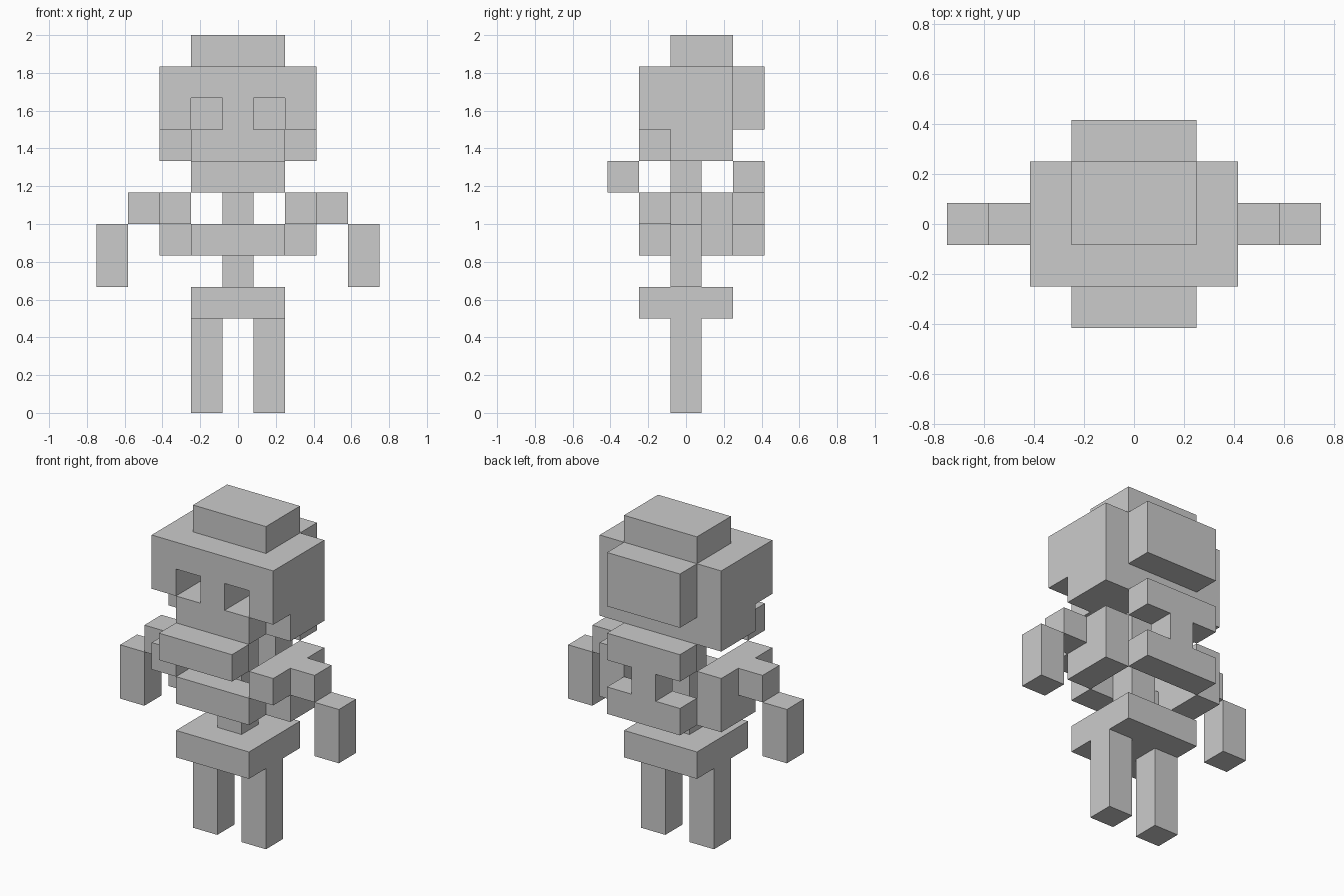
import bpy
import bmesh
from mathutils import Vector

U = 1 / 6  # one block; all sizes below are in blocks

cube = bpy.data.objects.get("Cube")
if cube:
    bpy.data.objects.remove(cube, do_unlink=True)

grey = bpy.data.materials.new("plain_grey")
grey.use_nodes = True
GREY = (0.6, 0.6, 0.6, 1)
grey.diffuse_color = GREY
grey.node_tree.nodes["Principled BSDF"].inputs["Base Color"].default_value = GREY


def prism(name, outline, axis, lo, hi):
    """Extrude a flat outline along axis 0, 1 or 2 from lo to hi."""
    def place(a, b):
        p = [a, b]
        p.insert(axis, lo)
        return Vector(p) * U
    bm = bmesh.new()
    face = bm.faces.new([bm.verts.new(place(a, b)) for a, b in outline])
    out = bmesh.ops.extrude_face_region(bm, geom=[face])
    shift = Vector((0, 0, 0))
    shift[axis] = (hi - lo) * U
    bmesh.ops.translate(bm, vec=shift,
                        verts=[g for g in out["geom"] if isinstance(g, bmesh.types.BMVert)])
    bmesh.ops.recalc_face_normals(bm, faces=bm.faces)
    mesh = bpy.data.meshes.new(name)
    bm.to_mesh(mesh)
    bm.free()
    mesh.materials.append(grey)
    obj = bpy.data.objects.new(name, mesh)
    bpy.context.collection.objects.link(obj)
    return obj


def box(name, x, y, z):
    return prism(name, [(x[0], y[0]), (x[1], y[0]), (x[1], y[1]), (x[0], y[1])], 2, *z)


def symmetric(half):
    """Complete an outline that is mirrored across x = 0."""
    return half + [(-x, y) for x, y in reversed(half)]


# Head: jaw with a narrow chin, band with two deep eye sockets, brow
chin = [(1.5, -1.5), (1.5, -0.5), (2.5, -0.5), (2.5, 1.5)]
sockets = [(0.5, 0.5), (0.5, -1.5)]
band = [(2.5, 1.5), (2.5, -1.5), (1.5, -1.5), (1.5, 0.5)] + sockets
prism("jaw", symmetric(chin), 2, 8, 9)
prism("eye_band", symmetric(band), 2, 9, 10)
box("brow", (-2.5, 2.5), (-1.5, 1.5), (10, 11))
box("head_top", (-1.5, 1.5), (-0.5, 1.5), (11, 12))
box("head_back", (-1.5, 1.5), (1.5, 2.5), (9, 11))

# Torso: spine, floating chest plates and the I-shaped back plate
box("spine", (-0.5, 0.5), (-0.5, 0.5), (4, 8))
box("upper_chest_plate", (-1.5, 1.5), (-2.5, -1.5), (7, 8))
box("lower_chest_plate", (-1.5, 1.5), (-1.5, -0.5), (5, 6))
i_half = [(1.5, 5), (1.5, 6), (0.5, 6), (0.5, 7), (1.5, 7), (1.5, 8)]
prism("back_plate", symmetric(i_half), 1, 1.5, 2.5)
box("pelvis", (-1.5, 1.5), (-1.5, 1.5), (3, 4))

# Paired parts
shoulder = [(-1.5, 6), (-0.5, 6), (-0.5, 5), (1.5, 5), (1.5, 7), (-1.5, 7)]
for side, s in (("left", 1), ("right", -1)):
    prism(side + "_shoulder", shoulder, 0, *sorted((1.5 * s, 2.5 * s)))
    box(side + "_upper_arm", sorted((2.5 * s, 3.5 * s)), (-0.5, 0.5), (6, 7))
    box(side + "_forearm", sorted((3.5 * s, 4.5 * s)), (-0.5, 0.5), (4, 6))
    box(side + "_leg", sorted((0.5 * s, 1.5 * s)), (-0.5, 0.5), (0, 3))
